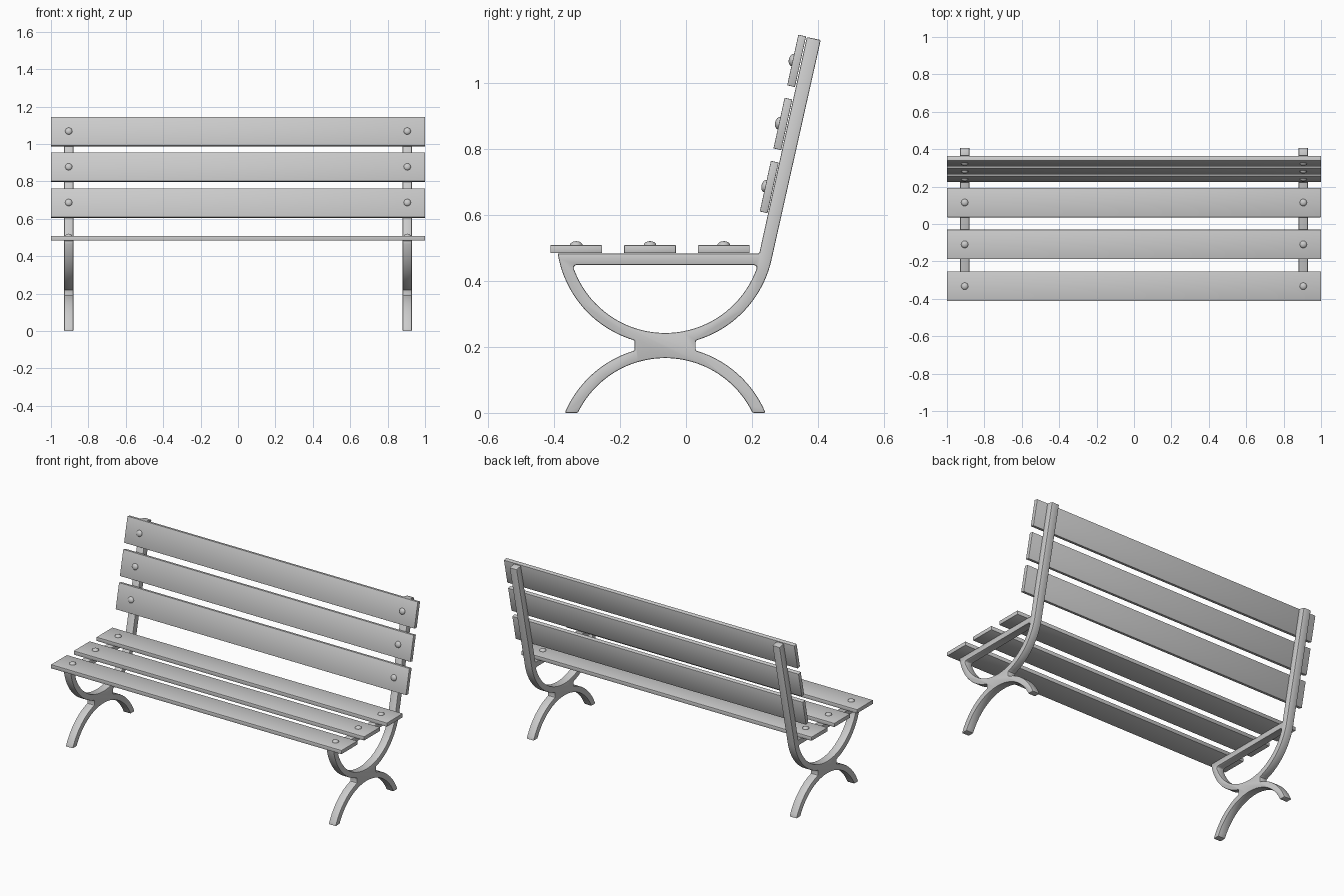
import bpy, bmesh
from math import radians, sin, cos, asin, acos
from mathutils import Matrix, Vector

if "Cube" in bpy.data.objects:
    bpy.data.objects.remove(bpy.data.objects["Cube"])

CY = -0.063            # y of the frame's arc centres
ZU, ZL = 0.536, -0.128 # heights of upper and lower arc centres
RI, RO = 0.294, 0.33   # inner and outer arc radii
TILT = radians(12.4)   # backrest lean
SIDE_X = 0.905


def finish(bm, name, bevel=0.0, location=(0, 0, 0), tilt=0.0):
    bmesh.ops.recalc_face_normals(bm, faces=bm.faces[:])
    if bevel:
        sharp = [e for e in bm.edges if e.calc_face_angle(0) > radians(40)]
        bmesh.ops.bevel(bm, geom=sharp, offset=bevel, segments=2, profile=0.5,
                        affect='EDGES', clamp_overlap=False)
    mesh = bpy.data.meshes.new(name)
    bm.to_mesh(mesh)
    bm.free()
    obj = bpy.data.objects.new(name, mesh)
    bpy.context.collection.objects.link(obj)
    obj.location = location
    obj.rotation_euler.x = tilt
    bpy.ops.object.select_all(action='DESELECT')
    bpy.context.view_layer.objects.active = obj
    obj.select_set(True)
    bpy.ops.object.shade_smooth_by_angle(angle=radians(30))
    return obj


def arc(cz, r, a0, a1, n):
    angles = [a0 + (a1 - a0) * i / n for i in range(n + 1)]
    return [(CY + r * cos(a), cz + r * sin(a)) for a in angles]


def side_frame(name, x):
    pi = radians(180)
    waist = acos(0.0925 / RO)             # where outer arcs meet the waist
    foot_o, foot_i = asin(-ZL / RO), asin(-ZL / RI)
    front = pi + asin((ZU - 0.483) / RO)  # front tip under the seat
    # Outer outline: front arc, feet, rear arc, leaning back post
    outer = arc(ZU, RO, front, 2 * pi - (pi - (pi - waist)) - (pi - 2 * waist), 20)
    outer += arc(ZL, RO, pi - waist, pi - foot_o, 14)
    outer += arc(ZL, RI, pi - foot_i, foot_i, 32)
    outer += arc(ZL, RO, foot_o, waist, 14)
    outer += arc(ZU, RO, -waist, -TILT, 20)
    top = Vector((0.408, 1.129))
    top_front = top + Vector((-cos(TILT), sin(TILT))) * 0.043
    inner_y = top_front.x - (top_front.y - 0.483) * sin(TILT) / cos(TILT)
    outer += [tuple(top), tuple(top_front), (inner_y, 0.483)]
    # D-shaped opening with eased corners
    a = asin((ZU - 0.438) / RI)
    hole = arc(ZU, RI, pi + a, 2 * pi - a, 40)
    hole += [(CY + 0.276, 0.445), (CY + 0.269, 0.448),
             (CY - 0.269, 0.448), (CY - 0.276, 0.445)]

    bm = bmesh.new()
    edges = []
    for loop in (outer, hole):
        vs = [bm.verts.new((-0.025, y, z)) for y, z in loop]
        edges += [bm.edges.new((vs[i - 1], vs[i])) for i in range(len(vs))]
    bmesh.ops.triangle_fill(bm, use_beauty=True, use_dissolve=False, edges=edges)
    bmesh.ops.dissolve_limit(bm, angle_limit=0.001, verts=bm.verts[:], edges=bm.edges[:])
    ext = bmesh.ops.extrude_face_region(bm, geom=bm.faces[:], use_keep_orig=True)
    moved = [g for g in ext['geom'] if isinstance(g, bmesh.types.BMVert)]
    bmesh.ops.translate(bm, verts=moved, vec=(0.05, 0, 0))
    finish(bm, name, 0.004, (x, 0, 0))


def slat(name, centre, tilt):
    bm = bmesh.new()
    bmesh.ops.create_cube(bm, size=1, matrix=Matrix.Diagonal((2, 0.157, 0.024, 1)))
    finish(bm, name, 0.002, centre, tilt)
    # Domed bolt heads on the slat's outer face
    normal = Vector((0, -sin(tilt), cos(tilt)))
    for label, x in (("left", -SIDE_X), ("right", SIDE_X)):
        bm = bmesh.new()
        bmesh.ops.create_uvsphere(bm, u_segments=20, v_segments=12, radius=1,
                                  matrix=Matrix.Diagonal((0.019, 0.019, 0.012, 1)))
        bmesh.ops.delete(bm, geom=[v for v in bm.verts if v.co.z < -0.001], context='VERTS')
        finish(bm, f"{name}_bolt_{label}", 0, Vector((x, *centre[1:])) + normal * 0.012, tilt)


# Cast side frames
side_frame("side_frame_left", -SIDE_X)
side_frame("side_frame_right", SIDE_X)

# Seat and backrest slats
for i in range(3):
    slat(f"seat_slat_{i + 1}", (0, -0.3325 + 0.2235 * i, 0.496), 0)
    slat(f"back_slat_{i + 1}", (0, 0.252 + 0.0415 * i, 0.684 + 0.191 * i),
         radians(90) - TILT)
